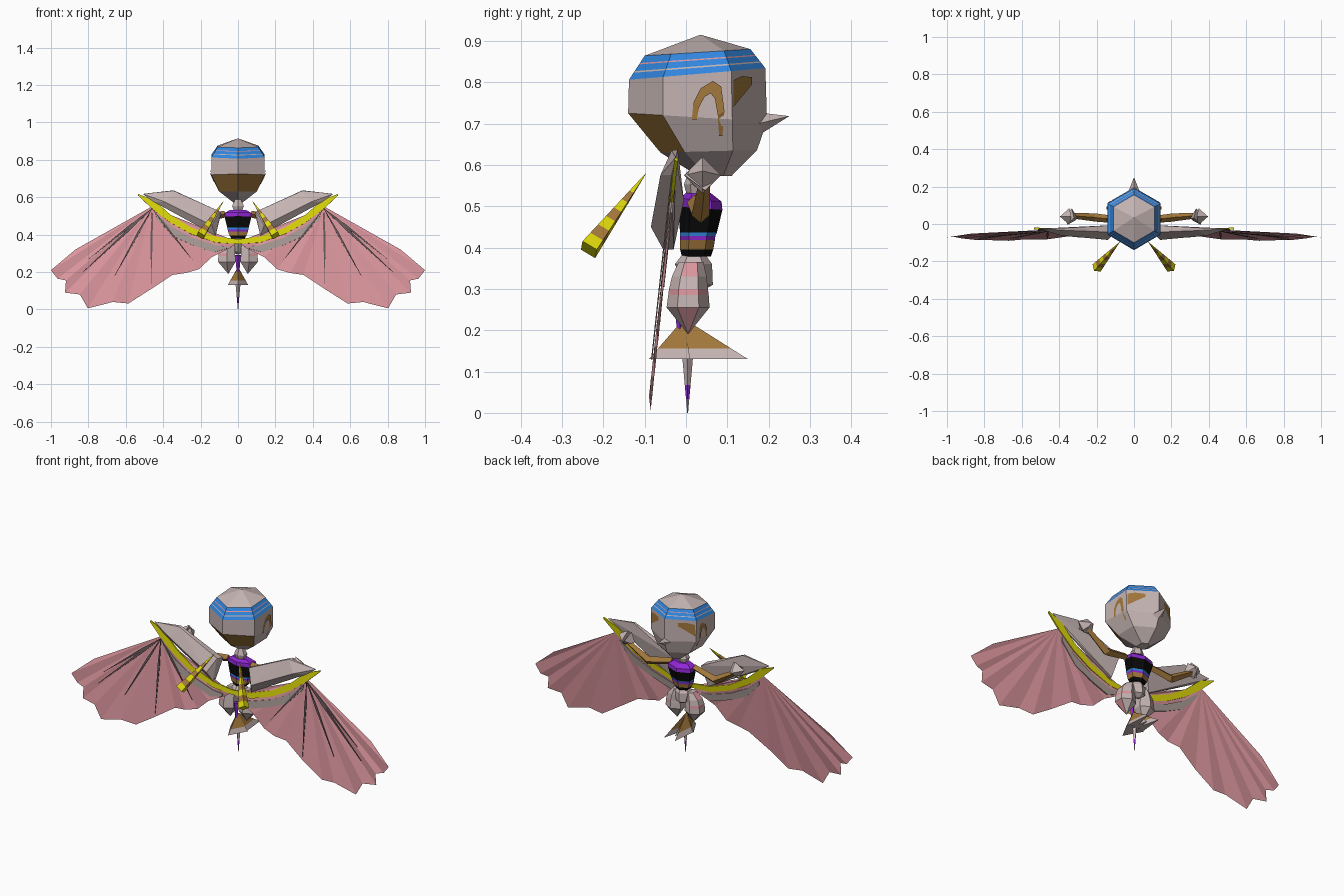
import bpy, bmesh, math
from mathutils import Vector
from mathutils.bvhtree import BVHTree

if "Cube" in bpy.data.objects:
    bpy.data.objects.remove(bpy.data.objects["Cube"])

COLOURS = {
    "pale_grey": (.56, .46, .45), "pink": (.72, .31, .345), "yellow": (.72, .68, .003),
    "brown": (.37, .19, .045), "blue": (.03, .24, .74), "black": (.003, .003, .003),
    "purple": (.28, .02, .66), "mid_grey": (.40, .33, .305), "dark_grey": (.13, .10, .10),
}
MATS = {}
for key, c in COLOURS.items():
    MATS[key] = bpy.data.materials.new(key)
    MATS[key].diffuse_color = (*c, 1)


def finish(name, bm, mats):
    me = bpy.data.meshes.new(name)
    bm.to_mesh(me)
    bm.free()
    for m in mats:
        me.materials.append(MATS[m])
    ob = bpy.data.objects.new(name, me)
    bpy.context.collection.objects.link(ob)
    return ob


def loft(name, rings, colours, sides=6, mirror_x=1, rule=None):
    """rings: (cx, cy, z, rx, ry, tilt); one colour per tier; rule(tier, centre) may override."""
    bm = bmesh.new()
    names = list(COLOURS)
    rows = []
    for cx, cy, z, rx, ry, tilt in rings:
        row = []
        for k in range(sides):
            a = math.pi / 2 + 2 * math.pi * k / sides
            row.append(bm.verts.new((mirror_x * (cx + rx * math.cos(a)), cy + ry * math.sin(a),
                                     z + tilt * math.sin(a))))
        rows.append(row)
    for t in range(len(rows) - 1):
        for k in range(sides):
            j = (k + 1) % sides
            f = bm.faces.new((rows[t][k], rows[t][j], rows[t + 1][j], rows[t + 1][k]))
            col = rule(t, f.calc_center_median()) if rule else None
            f.material_index = names.index(col or colours[t])
    for row, col in ((rows[0], colours[0]), (rows[-1], colours[-1])):
        bm.faces.new(row).material_index = names.index(col)
    bmesh.ops.remove_doubles(bm, verts=bm.verts, dist=.0006)
    bmesh.ops.recalc_face_normals(bm, faces=bm.faces)
    return finish(name, bm, names)


def beam(name, a, b, ra, rb, colours, sides=4):
    """Tapered rod from a to b, split in equal coloured bands."""
    a, b = Vector(a), Vector(b)
    n = len(colours)
    ob = loft(name, [(0, 0, (b - a).length * i / n, ra + (rb - ra) * i / n,
                      ra + (rb - ra) * i / n, 0) for i in range(n + 1)], colours, sides)
    ob.location = a
    ob.rotation_euler = (b - a).to_track_quat('Z', 'Y').to_euler()
    return ob


def hull(name, pts, colour):
    bm = bmesh.new()
    for p in pts:
        bm.verts.new(p)
    bmesh.ops.convex_hull(bm, input=bm.verts)
    bmesh.ops.recalc_face_normals(bm, faces=bm.faces)
    return finish(name, bm, [colour])


def strip(name, top, low, colour, place, thick=.009):
    """Plate between two (x, z) polylines, laid out by place(x, z)."""
    bm = bmesh.new()
    t = [bm.verts.new(place(*p)) for p in top]
    w = [bm.verts.new(place(*p)) for p in low]
    for i in range(len(t) - 1):
        bm.faces.new((t[i], t[i + 1], w[i + 1], w[i]))
    ob = finish(name, bm, [colour])
    if thick:
        mod = ob.modifiers.new("thickness", 'SOLIDIFY')
        mod.thickness, mod.offset = thick, 0
    return ob


# Head: six-sided, with a striped blue band and a brown front lower jaw
def mix(a, b, t):
    return tuple(p + (q - p) * t for p, q in zip(a, b))


r1 = (0, .028, .872, .126, .128, .008)
r2 = (0, .027, .820, .165, .165, .014)
r3 = (0, .028, .715, .164, .168, -.010)
r4 = (0, .055, .633, .117, .117, .003)
head = loft("head", [(0, .035, .915, .0001, .0001, 0), r1, mix(r1, r2, .30), mix(r1, r2, .36),
                     mix(r1, r2, .64), mix(r1, r2, .71), r2, r3, r4, (0, .07, .573, .03, .04, 0)],
            ["pale_grey", "blue", "pink", "blue", "pale_grey", "blue",
             "pale_grey", "pale_grey", "pale_grey"],
            rule=lambda t, c: "brown" if t == 7 and c.y < -.03 else None)
hull("beak", [(-.03, .175, .70), (.03, .175, .70), (0, .19, .725), (0, .165, .665), (0, .25, .718)],
     "pale_grey")

# Brown painted patches laid on the head sides
hbm = bmesh.new()
hbm.from_mesh(head.data)
tree = BVHTree.FromBMesh(hbm)
hbm.free()


def on_head(s):
    def place(y, z):
        hit, nor, _, _ = tree.ray_cast(Vector((s, y, z)), Vector((-s, 0, 0)))
        return hit + Vector((s * .004, 0, 0)) if hit else Vector((s * .1, y, z))
    return place


for s, side in ((1, "right"), (-1, "left")):
    strip(side + "_arch_patch", [(.014, .71), (.018, .75), (.035, .785), (.065, .803), (.085, .79),
                                 (.093, .73), (.088, .67)],
          [(.026, .71), (.032, .74), (.045, .765), (.06, .773), (.07, .76), (.077, .72), (.08, .67)],
          "brown", on_head(s), 0)
    strip(side + "_back_patch", [(.115, .805), (.135, .815), (.160, .812)],
          [(.115, .74), (.135, .765), (.160, .795)], "brown", on_head(s), 0)

# Neck, banded torso and pelvis
loft("neck", [(0, .025, .60, .012, .012, 0), (0, .025, .553, .036, .03, 0),
              (0, .025, .515, .02, .02, 0)], ["pale_grey", "pale_grey"])
loft("torso", [(0, .03, .532, .05, .03, 0), (0, .036, .515, .08, .05, -.004),
               (0, .036, .495, .082, .052, -.004), (0, .03, .437, .066, .045, 0),
               (0, .028, .428, .064, .043, 0), (0, .028, .418, .062, .042, 0),
               (0, .026, .395, .052, .04, 0), (0, .025, .378, .04, .035, 0)],
     ["purple", "purple", "black", "blue", "purple", "brown", "black"])
loft("pelvis", [(0, .02, .405, .012, .012, 0), (0, .018, .36, .046, .045, 0),
                (0, .03, .31, .035, .035, 0), (0, .03, .295, .01, .01, 0)], ["pale_grey"] * 3)

# Tail: brown fan blades with pale hems, and a hanging spike
root = Vector((0, -.005, .228))
FAN = [[(-.055, .01), (.055, .01), (0, -.09)], [(-.05, .0), (-.005, .03), (-.035, .15)],
       [(.05, .0), (.005, .03), (.035, .15)], [(-.02, .0), (.02, .0), (0, .10)]]
for i, base in enumerate(FAN):
    low = [Vector((x, y, .13)) for x, y in base]
    mid = [v.lerp(root, .26) for v in low]
    hull("tail_hem_%d" % i, low + mid, "pale_grey")
    hull("tail_blade_%d" % i, mid + [root], "brown")
beam("tail_spike", (0, .004, .135), (0, .004, 0), .013, .001,
     ["pale_grey", "pale_grey", "purple", "pale_grey"])
beam("tail_stem", (0, -.015, .29), (0, -.015, .17), .016, .004, ["purple"])


# Wings and limbs, built once per side
def wing_point(s, push=0):
    return lambda x, z: Vector((s * x, -.09 + .108 * z + push, z))


OUTLINE = [(.87, .32), (1.0, .21), (.965, .165), (.92, .155), (.925, .09), (.845, .08), (.803, .006),
           (.67, .04), (.586, .032), (.468, .107), (.35, .185), (.28, .195), (.21, .215), (.14, .28),
           (.05, .325), (0, .36), (.12, .395), (.25, .435)]
EDGE_TOP = [(.535, .617), (.45, .585), (.36, .505), (.25, .437), (.12, .39), (0, .375)]
EDGE_LOW = [(.535, .610), (.455, .535), (.36, .463), (.25, .403), (.12, .358), (0, .350)]
FEATHER_TOP = [(.44, .51), (.36, .445), (.25, .386), (.12, .344), (.06, .338)]
FEATHER_LOW = [(.435, .485), (.345, .39), (.245, .345), (.13, .305), (.06, .325)]

for s, side in ((1, "right_"), (-1, "left_")):
    # pleated membrane fanned out from the wrist
    bm = bmesh.new()
    hub = bm.verts.new(wing_point(s)(.465, .548))
    rim = [bm.verts.new(wing_point(s, .004 * (-1) ** i)(*p)) for i, p in enumerate(OUTLINE)]
    for a, b in zip(rim, rim[1:]):
        bm.faces.new((hub, a, b) if s < 0 else (hub, b, a))
    finish(side + "wing_membrane", bm, ["pink"])
    strip(side + "wing_yellow_edge", EDGE_TOP, EDGE_LOW, "yellow", wing_point(s))
    strip(side + "wing_feathers", FEATHER_TOP, FEATHER_LOW, "mid_grey", wing_point(s))

    # slim ribs on the front of the membrane
    for i, (x, z) in enumerate([(.80, .27), (.83, .20), (.66, .18), (.465, .13), (.24, .26)]):
        d = Vector((x - .46, z - .54))
        m = Vector((.46, .54)) + d * .35
        n = Vector((-d.y, d.x)).normalized() * .006
        strip(side + "wing_rib_%d" % i, [(.46, .54), tuple(m + n), (x, z)],
              [(.459, .539), tuple(m - n), (x - .001, z - .001)], "dark_grey",
              wing_point(s, -.007), .003)

    # thick upper wing
    hull(side + "wing_arm", [(s * x, y, z) for x, y, z in [
        (.09, -.005, .515), (.10, -.045, .525), (.345, -.02, .637), (.345, -.035, .635),
        (.51, -.025, .618), (.14, -.085, .45), (.39, -.062, .575), (.12, -.055, .395),
        (.12, -.03, .395), (.45, -.035, .575)]], "pale_grey")

    # striped front spike
    beam(side + "front_spike", (s * .20, -.235, .395), (s * .078, -.098, .578), .029, .001,
         ["yellow", "brown", "yellow", "brown", "yellow", "brown", "yellow", "yellow"])

    # arm with faceted hand
    beam(side + "upper_arm", (s * .07, .02, .51), (s * .21, .035, .482), .018, .022, ["brown"])
    beam(side + "forearm", (s * .205, .035, .478), (s * .34, .045, .56), .022, .014, ["brown"])
    beam(side + "hand_inner", (s * .345, .04, .575), (s * .31, .03, .55), .045, .012, ["pale_grey"])
    beam(side + "hand_tip", (s * .345, .04, .575), (s * .395, .04, .585), .045, .001, ["pale_grey"])

    # faceted thigh, pink bands on the outer side
    loft(side + "thigh", [(.045, .012, .365, .022, .03, 0), (.055, .008, .33, .045, .042, 0),
                          (.06, .006, .30, .05, .047, 0), (.06, .006, .285, .052, .049, 0),
                          (.06, .005, .255, .054, .052, 0), (.052, .005, .19, .0001, .0001, 0)],
         ["pale_grey"] * 5, mirror_x=s,
         rule=lambda t, c: "pink" if t in (0, 2, 4) and abs(c.x) > .068 else None)

for m in bpy.data.materials:
    if m.users and not m.is_grease_pencil:
        m.use_nodes = True
        m.node_tree.nodes["Principled BSDF"].inputs["Base Color"].default_value = m.diffuse_color
